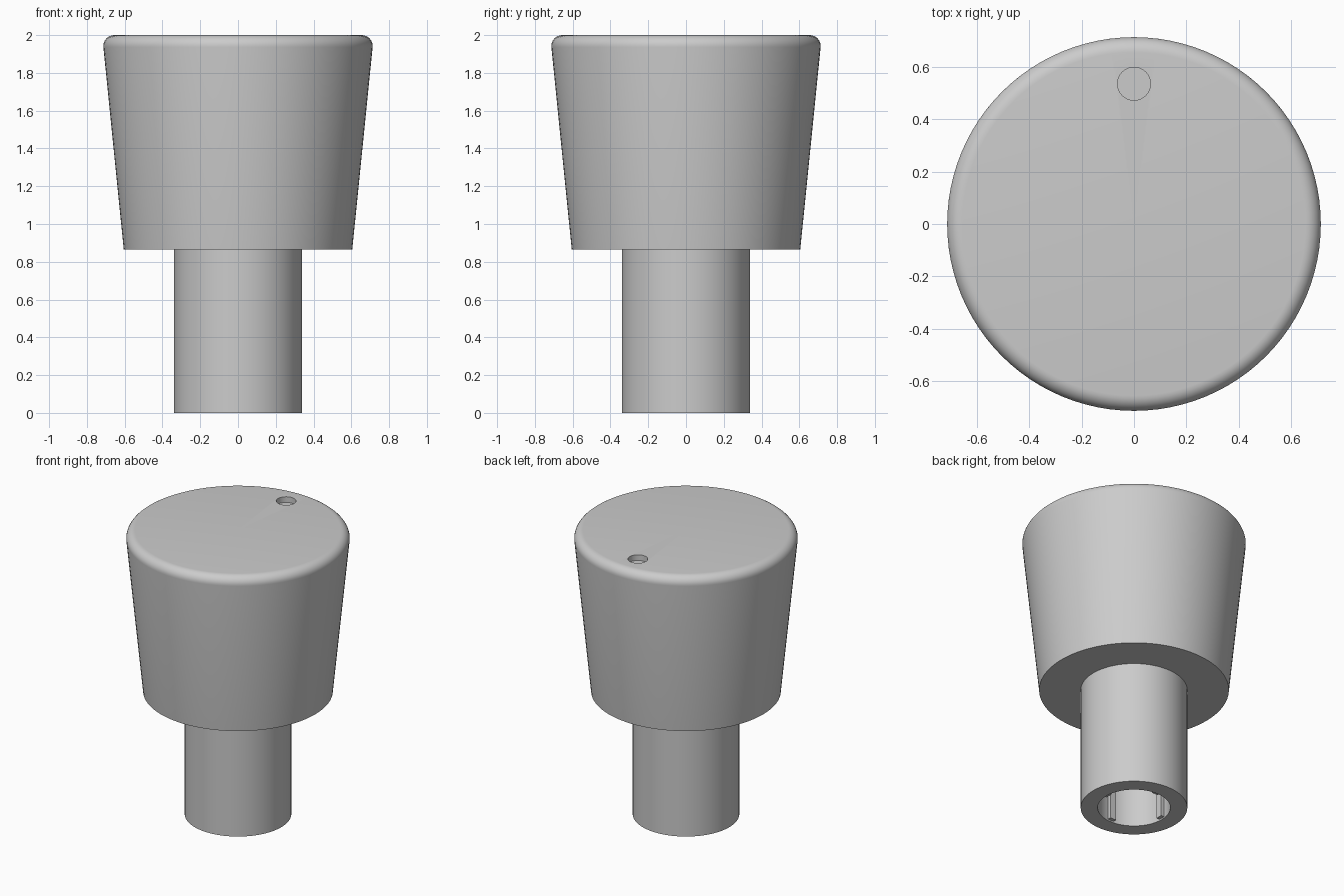
import bpy, bmesh, math

if "Cube" in bpy.data.objects:
    bpy.data.objects.remove(bpy.data.objects["Cube"], do_unlink=True)

grey = bpy.data.materials.new("plain_grey")
grey.use_nodes = True
colour = (0.6, 0.6, 0.6, 1)
grey.diffuse_color = colour
grey.node_tree.nodes["Principled BSDF"].inputs["Base Color"].default_value = colour


def finish(bm, name):
    bmesh.ops.remove_doubles(bm, verts=bm.verts, dist=1e-5)
    bmesh.ops.recalc_face_normals(bm, faces=bm.faces)
    mesh = bpy.data.meshes.new(name)
    bm.to_mesh(mesh)
    bm.free()
    mesh.materials.append(grey)
    obj = bpy.data.objects.new(name, mesh)
    bpy.context.collection.objects.link(obj)
    return obj


def lathe(name, profile, steps=96):
    """Revolve an (r, z) profile around the z axis."""
    bm = bmesh.new()
    verts = [bm.verts.new((r, 0, z)) for r, z in profile]
    edges = [bm.edges.new(pair) for pair in zip(verts, verts[1:])]
    bmesh.ops.spin(bm, geom=verts + edges, cent=(0, 0, 0), axis=(0, 0, 1),
                   angle=math.tau, steps=steps, use_merge=True)
    return finish(bm, name)


def smooth(obj):
    bpy.ops.object.select_all(action="DESELECT")
    obj.select_set(True)
    bpy.context.view_layer.objects.active = obj
    bpy.ops.object.shade_smooth_by_angle(angle=math.radians(30))


# Tapered grip with a rounded top rim
rim = 0.058
start = math.radians(-5.5)
fillet = []
for i in range(9):
    a = start + (math.pi / 2 - start) * i / 8
    fillet.append((0.655 + rim * math.cos(a), 2 - rim + rim * math.sin(a)))
grip = lathe("grip", [(0, 0.866), (0.605, 0.866)] + fillet + [(0, 2)])

# Shallow round pointer dimple near the back of the top
bm = bmesh.new()
bmesh.ops.create_cone(bm, cap_ends=True, segments=32, radius1=0.063,
                      radius2=0.063, depth=0.08)
bmesh.ops.translate(bm, verts=bm.verts, vec=(0, 0.535, 2))
cutter = finish(bm, "dimple_cutter")
cut = grip.modifiers.new("dimple", "BOOLEAN")
cut.operation = "DIFFERENCE"
cut.solver = "EXACT"
cut.object = cutter
bpy.context.view_layer.objects.active = grip
bpy.ops.object.modifier_apply(modifier=cut.name)
bpy.data.objects.remove(cutter, do_unlink=True)
smooth(grip)

# Hollow stem with a blind bore
bore = 0.232
smooth(lathe("stem", [(0, 0.8), (bore, 0.8), (bore, 0), (0.34, 0), (0.34, 0.866)]))

# Ribs along the bore wall
for i, side in enumerate(("left", "back", "right", "front")):
    bm = bmesh.new()
    bmesh.ops.create_cube(bm, size=1)
    for v in bm.verts:
        x, y, z = v.co
        r, t = bore + 0.05 * x, 0.045 * y
        a = i * math.pi / 2
        v.co = (r * math.cos(a) - t * math.sin(a),
                r * math.sin(a) + t * math.cos(a), 0.41 + 0.8 * z)
    finish(bm, f"{side}_bore_rib")
